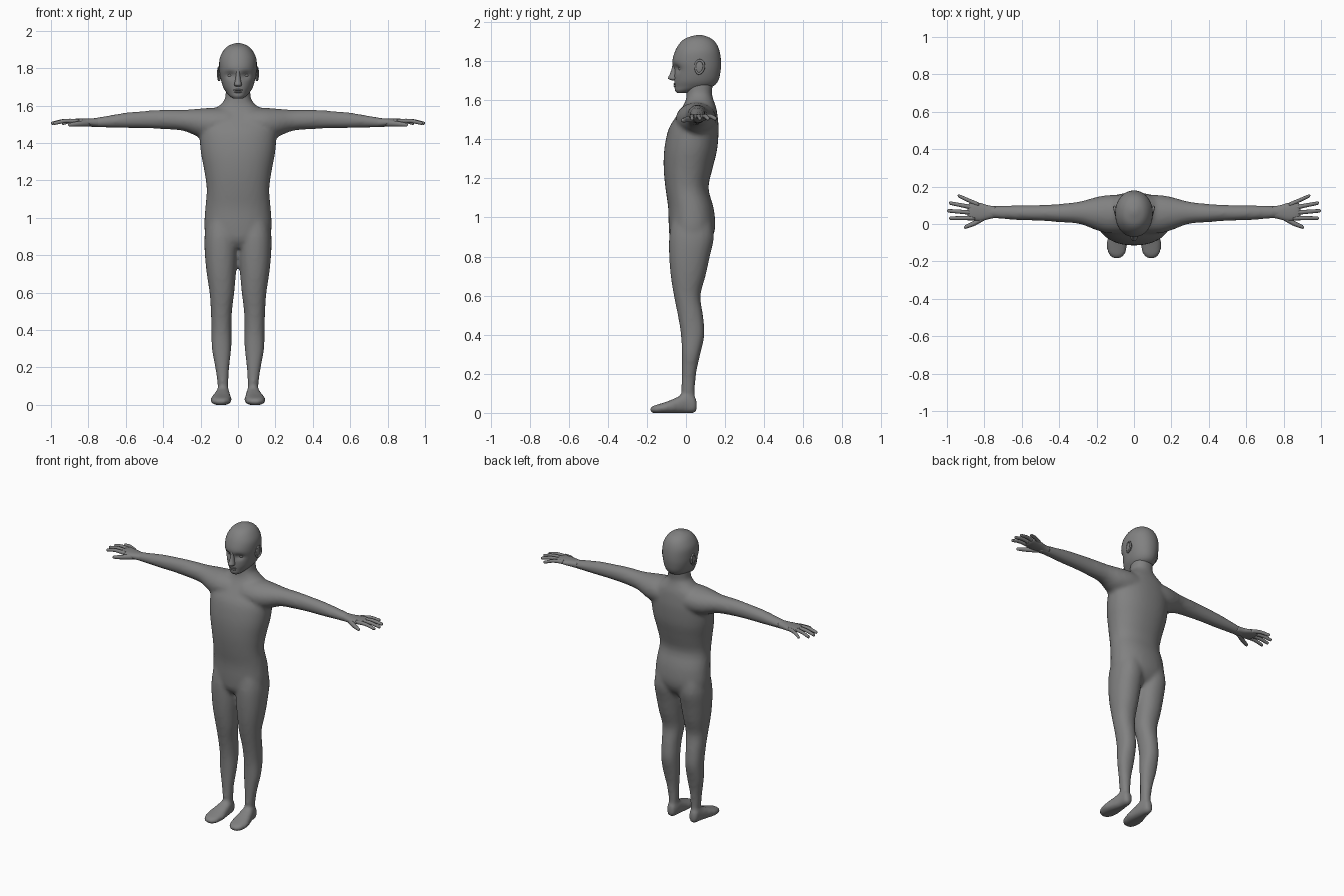
import bpy, bmesh, math
from mathutils import Matrix

skin = bpy.data.materials.new("grey_skin")
skin.diffuse_color = (0.22, 0.22, 0.22, 1)


def spline(a, b, c, d, t):
    return 0.5 * (2 * b + (c - a) * t + (2 * a - 5 * b + 4 * c - d) * t * t
                  + (3 * b - a - 3 * c + d) * t ** 3)


def loft(bm, axis, stations, power=2.0, seg=28, sub=3):
    """Closed smooth tube; each station is (position on axis, a0, a1, b0, b1)."""
    n, rows = len(stations), []
    for i in range(n - 1):
        p = [stations[max(0, min(n - 1, i + k))] for k in (-1, 0, 1, 2)]
        for j in range(sub):
            rows.append([spline(*v, j / sub) for v in zip(*p)])
    rows.append(stations[-1])
    rings = []
    for t, a0, a1, b0, b1 in rows:
        ring = []
        for k in range(seg):
            w = 2 * math.pi * k / seg
            c, s = math.cos(w), math.sin(w)
            a = (a0 + a1) / 2 + (a1 - a0) / 2 * math.copysign(abs(c) ** (2 / power), c)
            b = (b0 + b1) / 2 + (b1 - b0) / 2 * math.copysign(abs(s) ** (2 / power), s)
            co = {"x": (t, a, b), "y": (a, t, b), "z": (a, b, t)}[axis]
            ring.append(bm.verts.new(co))
        rings.append(ring)
    faces = [bm.faces.new(rings[0]), bm.faces.new(rings[-1])]
    for r, q in zip(rings, rings[1:]):
        for k in range(seg):
            m = (k + 1) % seg
            faces.append(bm.faces.new((r[k], r[m], q[m], q[k])))
    bmesh.ops.recalc_face_normals(bm, faces=faces)


def ball(bm, centre, size):
    m = Matrix.Translation(centre) @ Matrix.Diagonal((*size, 1))
    bmesh.ops.create_uvsphere(bm, u_segments=16, v_segments=10, radius=1, matrix=m)


def finger(bm, points, r0, r1):
    """Tapered digit along x with a rounded tip; points are root, middle, tip."""
    (xa, ya, za), (xb, yb, zb), (xc, yc, zc) = points
    rm, dy = (r0 + r1) / 2, (yc - yb) / (xc - xb)
    rows = [(xa, ya, za, r0), (xb, yb, zb, rm)]
    for back, r in ((0.012, 1), (0.005, 0.8), (0.0015, 0.5), (0, 0.12)):
        rows.append((xc - back, yc - back * dy, zc, r1 * r))
    loft(bm, "x", [(x, y - r, y + r, z - r, z + r) for x, y, z, r in rows], seg=14)


def mirror_mesh(bm):
    g = bmesh.ops.duplicate(bm, geom=bm.verts[:] + bm.edges[:] + bm.faces[:])["geom"]
    bmesh.ops.scale(bm, vec=(-1, 1, 1), verts=[e for e in g if isinstance(e, bmesh.types.BMVert)])
    bmesh.ops.reverse_faces(bm, faces=[e for e in g if isinstance(e, bmesh.types.BMFace)])


def finish(bm, name, fuse=False):
    me = bpy.data.meshes.new(name)
    bm.to_mesh(me)
    bm.free()
    me.materials.append(skin)
    for p in me.polygons:
        p.use_smooth = True
    ob = bpy.data.objects.new(name, me)
    bpy.context.collection.objects.link(ob)
    if fuse:
        m = ob.modifiers.new("fuse", "REMESH")
        m.mode, m.voxel_size, m.use_smooth_shade = "VOXEL", 0.012, True
        m = ob.modifiers.new("relax", "SMOOTH")
        m.factor, m.iterations = 0.5, 5


# Body: one arm, leg and foot, mirrored, fused with the torso and neck
bm = bmesh.new()
loft(bm, "x", [  # arm
    (0.05, -0.05, 0.155, 1.42, 1.59), (0.14, -0.05, 0.155, 1.42, 1.588),
    (0.21, -0.03, 0.142, 1.432, 1.583), (0.29, 0.0, 0.12, 1.464, 1.577),
    (0.4, 0.01, 0.107, 1.474, 1.577), (0.5, 0.017, 0.102, 1.478, 1.571),
    (0.6, 0.02, 0.1, 1.479, 1.562), (0.7, 0.026, 0.098, 1.482, 1.545),
    (0.76, 0.03, 0.096, 1.483, 1.535), (0.8, 0.028, 0.098, 1.487, 1.53)])
loft(bm, "z", [  # leg
    (0.04, 0.053, 0.107, -0.02, 0.045), (0.1, 0.052, 0.108, -0.025, 0.045),
    (0.2, 0.047, 0.122, -0.022, 0.052), (0.3, 0.036, 0.14, -0.021, 0.073),
    (0.4, 0.035, 0.142, -0.026, 0.095), (0.5, 0.032, 0.145, -0.042, 0.087),
    (0.6, 0.02, 0.152, -0.062, 0.074), (0.7, 0.011, 0.167, -0.078, 0.1),
    (0.8, 0.003, 0.177, -0.086, 0.122), (0.9, 0.0, 0.179, -0.086, 0.143),
    (1.0, 0.0, 0.165, -0.07, 0.13)], 2.2)
loft(bm, "y", [  # foot
    (0.056, 0.065, 0.1, 0.008, 0.06), (0.04, 0.053, 0.11, -0.001, 0.09),
    (0.0, 0.045, 0.117, -0.002, 0.1), (-0.05, 0.039, 0.132, -0.002, 0.078),
    (-0.1, 0.034, 0.146, -0.002, 0.057), (-0.15, 0.043, 0.142, -0.002, 0.042),
    (-0.172, 0.057, 0.128, 0.0, 0.034), (-0.183, 0.072, 0.115, 0.004, 0.025)], 2.6)
mirror_mesh(bm)
torso = [  # height, half width, front, back
    (0.84, 0.13, -0.05, 0.08), (0.88, 0.165, -0.08, 0.125), (0.95, 0.18, -0.088, 0.15),
    (1.05, 0.175, -0.091, 0.141), (1.15, 0.167, -0.105, 0.115), (1.25, 0.18, -0.114, 0.136),
    (1.35, 0.199, -0.111, 0.16), (1.45, 0.205, -0.09, 0.167), (1.51, 0.195, -0.055, 0.163),
    (1.56, 0.155, -0.022, 0.155), (1.595, 0.105, -0.003, 0.143), (1.63, 0.072, 0.003, 0.133),
    (1.67, 0.066, 0.004, 0.136), (1.72, 0.06, 0.01, 0.14)]
loft(bm, "z", [(z, -w, w, f, b) for z, w, f, b in torso], 2.2, 40)
finish(bm, "body", True)

# Head: skull with sunken eye sockets
bm = bmesh.new()
skull = [
    (1.637, 0.024, -0.046, 0.0), (1.65, 0.043, -0.056, 0.06), (1.67, 0.062, -0.058, 0.135),
    (1.7, 0.08, -0.06, 0.165), (1.75, 0.094, -0.06, 0.177), (1.8, 0.1, -0.069, 0.179),
    (1.85, 0.098, -0.056, 0.172), (1.89, 0.08, -0.033, 0.155), (1.916, 0.056, -0.003, 0.128),
    (1.93, 0.025, 0.04, 0.093), (1.934, 0.004, 0.062, 0.072)]
loft(bm, "z", [(z, -w, w, f, b) for z, w, f, b in skull], 2.1, 64, 5)
for v in bm.verts:
    if v.co.y < 0.03:
        dx, dz = (abs(v.co.x) - 0.042) / 0.024, (v.co.z - 1.762) / 0.017
        v.co.y += 0.017 * math.exp(-dx * dx - dz * dz)
finish(bm, "head")

# Nose and lips
bm = bmesh.new()
loft(bm, "z", [
    (1.798, -0.01, 0.01, -0.067, -0.04), (1.765, -0.011, 0.011, -0.072, -0.04),
    (1.735, -0.015, 0.015, -0.082, -0.04), (1.714, -0.02, 0.02, -0.092, -0.04),
    (1.706, -0.018, 0.018, -0.086, -0.04), (1.701, -0.01, 0.01, -0.07, -0.04)], seg=20)
finish(bm, "nose")
bm = bmesh.new()
for z, w in ((1.683, 0.025), (1.672, 0.021)):
    ball(bm, (0, -0.053, z), (w, 0.011, 0.0055))
finish(bm, "lips")

# Ears: flat inner shell with a rolled rim
bm = bmesh.new()
ball(bm, (0.097, 0.07, 1.77), (0.008, 0.024, 0.034))
rim = []
for k in range(24):
    y, z = math.cos(math.tau * k / 24), math.sin(math.tau * k / 24)
    ring = []
    for j in range(8):
        u, h = math.tau * j / 8, 0.006
        r = h * math.cos(u)
        ring.append(bm.verts.new((0.101 + 0.005 * y + h * math.sin(u),
                                  0.07 + (0.022 + 0.003 * z + r) * y - (0.004 * z * z if z < 0 else 0),
                                  1.77 + (0.034 + r) * z)))
    rim.append(ring)
faces = [bm.faces.new((rim[k - 1][j - 1], rim[k][j - 1], rim[k][j], rim[k - 1][j]))
         for k in range(24) for j in range(8)]
bmesh.ops.recalc_face_normals(bm, faces=faces)
mirror_mesh(bm)
finish(bm, "ears")

# Eyeballs
bm = bmesh.new()
ball(bm, (0.042, -0.023, 1.762), (0.016, 0.016, 0.013))
mirror_mesh(bm)
finish(bm, "eyeballs")

# Hands: palm, four fingers and a thumb
bm = bmesh.new()
loft(bm, "x", [
    (0.74, 0.034, 0.094, 1.486, 1.533), (0.78, 0.025, 0.1, 1.488, 1.531),
    (0.82, 0.016, 0.112, 1.493, 1.53), (0.86, 0.02, 0.118, 1.5, 1.53),
    (0.88, 0.026, 0.112, 1.504, 1.527), (0.89, 0.045, 0.095, 1.51, 1.522)], 2.3)
fingers = [  # root x, y and tip x, y
    ((0.85, 0.032), (0.989, 0.031)), ((0.855, 0.06), (1.0, 0.071)),
    ((0.85, 0.086), (0.989, 0.113)), ((0.83, 0.102), (0.943, 0.153))]
for (x0, y0), (x1, y1) in fingers:
    finger(bm, [(x0, y0, 1.515), ((x0 + x1) / 2, (y0 + y1) / 2, 1.518), (x1, y1, 1.506)], 0.0125, 0.0095)
finger(bm, [(0.79, 0.044, 1.506), (0.85, 0.006, 1.502), (0.909, -0.019, 1.497)], 0.019, 0.0105)
mirror_mesh(bm)
finish(bm, "hands")
